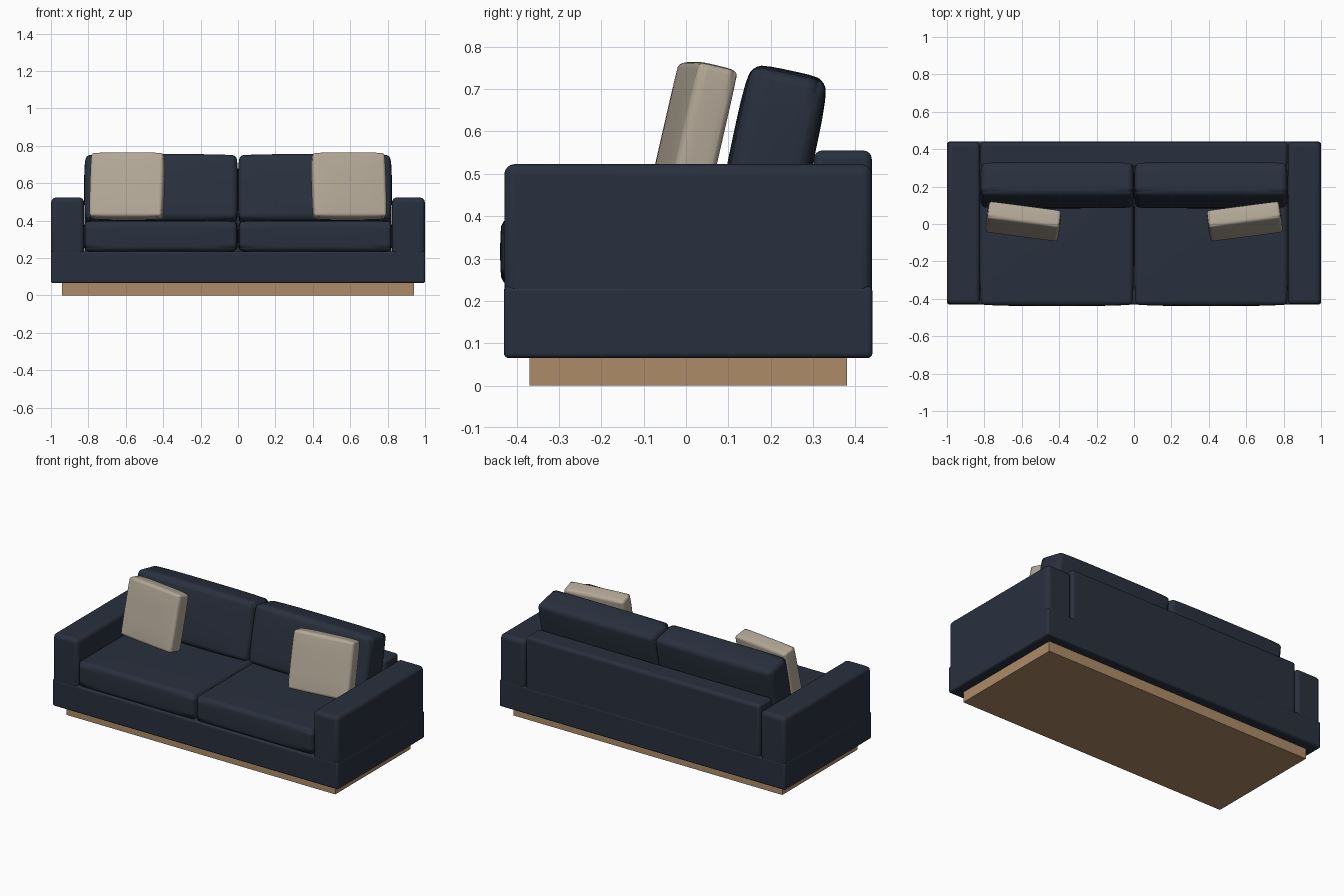
import bpy, bmesh, math

if "Cube" in bpy.data.objects:
    bpy.data.objects.remove(bpy.data.objects["Cube"])


def material(name, rgb):
    m = bpy.data.materials.new(name)
    m.diffuse_color = (*rgb, 1)
    m.use_nodes = True
    m.node_tree.nodes["Principled BSDF"].inputs["Base Color"].default_value = m.diffuse_color
    return m


navy = material("navy_fabric", (0.022, 0.030, 0.048))
wood = material("wood", (0.42, 0.26, 0.14))
beige = material("beige_fabric", (0.45, 0.39, 0.31))


def block(name, size, loc, mat, bevel=0.0, bulge=0.0, rot=(0, 0, 0)):
    """Box with rounded edges and optionally puffed faces."""
    bm = bmesh.new()
    bmesh.ops.create_cube(bm, size=2)
    if bulge:
        bmesh.ops.subdivide_edges(bm, edges=bm.edges[:], cuts=7, use_grid_fill=True)
    for v in bm.verts:
        n = v.co.copy()
        for i in range(3):
            v.co[i] = n[i] * size[i] / 2
            if bulge and abs(n[i]) > 0.999:
                j, k = (i + 1) % 3, (i + 2) % 3
                v.co[i] += n[i] * bulge * (1 - n[j] ** 4) * (1 - n[k] ** 4)
    me = bpy.data.meshes.new(name)
    bm.to_mesh(me)
    bm.free()
    me.materials.append(mat)
    ob = bpy.data.objects.new(name, me)
    bpy.context.collection.objects.link(ob)
    ob.location = loc
    ob.rotation_euler = [math.radians(a) for a in rot]
    if bevel:
        b = ob.modifiers.new("round", 'BEVEL')
        b.width = bevel
        b.segments = 4
        b.limit_method = 'ANGLE'
        b.angle_limit = math.radians(50)
    bpy.ops.object.select_all(action='DESELECT')
    ob.select_set(True)
    bpy.context.view_layer.objects.active = ob
    bpy.ops.object.shade_smooth_by_angle(angle=math.radians(40))
    return ob


# Plinth and upholstered base
block("plinth", (1.88, 0.75, 0.065), (0, 0.005, 0.0325), wood)
block("base", (2.0, 0.87, 0.17), (0, 0.005, 0.15), navy, 0.012)

# Back panel between the arms
block("back_panel", (1.64, 0.137, 0.355), (0, 0.37, 0.3775), navy, 0.02)

for side, s in (("left", -1), ("right", 1)):
    # Arm, overlapping the base slightly
    block(side + "_arm", (0.175, 0.868, 0.323), (s * 0.911, 0.005, 0.3615), navy, 0.025)
    # Seat and leaning back cushion
    block(side + "_seat_cushion", (0.81, 0.735, 0.16), (s * 0.413, -0.064, 0.316),
          navy, 0.02, 0.007)
    block(side + "_back_cushion", (0.805, 0.18, 0.35), (s * 0.411, 0.207, 0.564),
          navy, 0.025, 0.009, (-12, 0, 0))
    # Loose throw pillow, turned inwards
    block(side + "_pillow", (0.385, 0.095, 0.345), (s * 0.592, 0.014, 0.584),
          beige, 0.02, 0.006, (-13, 0, s * 7.5))
